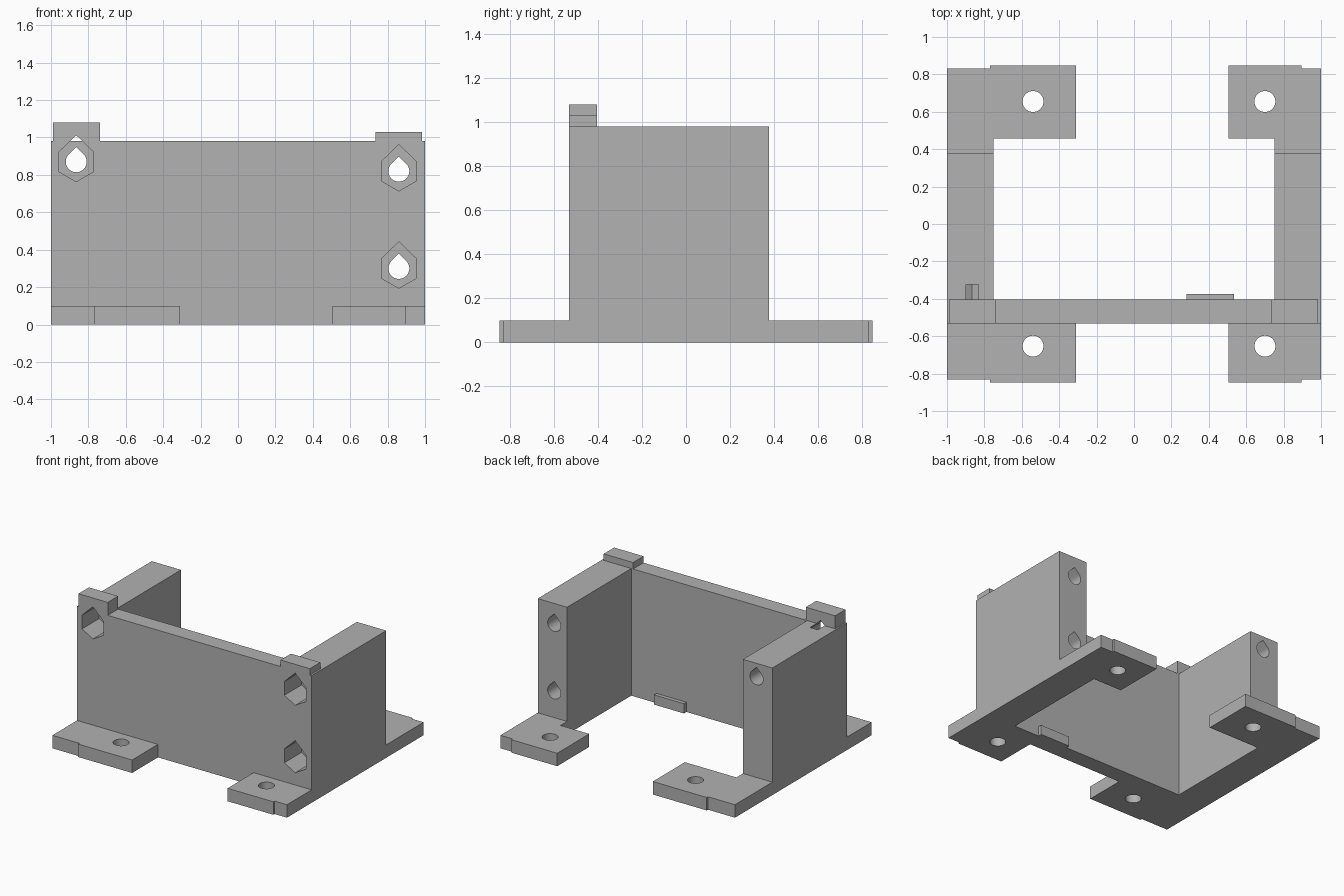
import bpy, bmesh
from math import sin, cos, pi, radians
from mathutils import Vector

cube = bpy.data.objects.get("Cube")
if cube:
    bpy.data.objects.remove(cube, do_unlink=True)

grey = bpy.data.materials.new("plain grey")
grey.use_nodes = True
colour = (0.445, 0.445, 0.445, 1)
grey.diffuse_color = colour
grey.node_tree.nodes["Principled BSDF"].inputs["Base Color"].default_value = colour


def prism(name, outline, low, high, axis="z"):
    """Extrude a closed outline: (x, y) along z, or (x, z) along y."""
    def place(p, h):
        return (p[0], p[1], h) if axis == "z" else (p[0], h, p[1])
    bm = bmesh.new()
    face = bm.faces.new([bm.verts.new(place(p, low)) for p in outline])
    moved = bmesh.ops.extrude_face_region(bm, geom=[face])["geom"]
    step = Vector(place((0, 0), high - low))
    bmesh.ops.translate(bm, vec=step, verts=[g for g in moved if isinstance(g, bmesh.types.BMVert)])
    bmesh.ops.recalc_face_normals(bm, faces=bm.faces)
    mesh = bpy.data.meshes.new(name)
    bm.to_mesh(mesh)
    bm.free()
    mesh.materials.append(grey)
    obj = bpy.data.objects.new(name, mesh)
    bpy.context.collection.objects.link(obj)
    return obj


def box(name, x0, x1, y0, y1, z0, z1):
    return prism(name, [(x0, y0), (x1, y0), (x1, y1), (x0, y1)], z0, z1)


def combine(body, tool, operation):
    mod = body.modifiers.new(tool.name, "BOOLEAN")
    mod.object, mod.operation, mod.solver = tool, operation, "EXACT"
    bpy.context.view_layer.objects.active = body
    bpy.ops.object.modifier_apply(modifier=mod.name)
    bpy.data.objects.remove(tool, do_unlink=True)


def arc(cx, cy, r, start, end, steps):
    angles = [radians(start + (end - start) * i / steps) for i in range(steps + 1)]
    return [(cx + r * cos(a), cy + r * sin(a)) for a in angles]


FRONT, INNER, BACK = -0.532, -0.405, 0.377   # y of the wall faces
TOP, PLATE = 0.98, 0.1                       # wall height, foot thickness

# U-shaped walls
bracket = prism("mounting_bracket", [
    (-1, FRONT), (1, FRONT), (1, BACK), (0.75, BACK), (0.75, INNER),
    (-0.75, INNER), (-0.75, BACK), (-1, BACK)], 0, TOP)

# Foot plates: front and back tabs on each side, with a small step at the outer corner
for side, step_x, tab_x, hole_x in ((-1, 0.77, 0.31, 0.54), (1, 0.895, 0.505, 0.70)):
    outline = [(1, -0.832), (step_x, -0.832), (step_x, -0.847), (tab_x, -0.847),
               (tab_x, INNER), (0.75, INNER), (0.75, 0.457), (tab_x, 0.457),
               (tab_x, 0.847), (step_x, 0.847), (step_x, 0.832), (1, 0.832)]
    foot = prism("foot_plate", [(side * x, y) for x, y in outline], 0, PLATE)
    combine(bracket, foot, "UNION")
    for y in (-0.653, 0.655):
        hole = prism("foot_hole", arc(side * hole_x, y, 0.056, 0, 350, 35), -0.1, 0.2)
        combine(bracket, hole, "DIFFERENCE")

# Raised blocks on the top corners and the small lug inside the front wall
combine(bracket, box("right_top_block", -0.988, -0.738, FRONT, INNER, 0.9, 1.08), "UNION")
combine(bracket, box("left_top_block", 0.735, 0.985, FRONT, INNER, 0.9, 1.03), "UNION")
combine(bracket, box("inner_lug", 0.28, 0.535, INNER - 0.05, -0.375, 0, 0.075), "UNION")

# Teardrop screw holes running front to back, each with a pointed hexagonal nut pocket
for x, z in ((-0.865, 0.87), (0.86, 0.82), (0.86, 0.30)):
    teardrop = arc(x, z, 0.056, 135, 405, 28) + [(x, z + 0.079)]
    combine(bracket, prism("screw_hole", teardrop, -1, 1, "y"), "DIFFERENCE")
    pocket = [(x, z + 0.142), (x - 0.092, z + 0.053), (x - 0.092, z - 0.053),
              (x, z - 0.106), (x + 0.092, z - 0.053), (x + 0.092, z + 0.053)]
    combine(bracket, prism("nut_pocket", pocket, -0.7, -0.323, "y"), "DIFFERENCE")

bpy.ops.object.select_all(action="DESELECT")
bracket.select_set(True)
bpy.context.view_layer.objects.active = bracket
bpy.ops.object.shade_smooth_by_angle(angle=radians(25))
